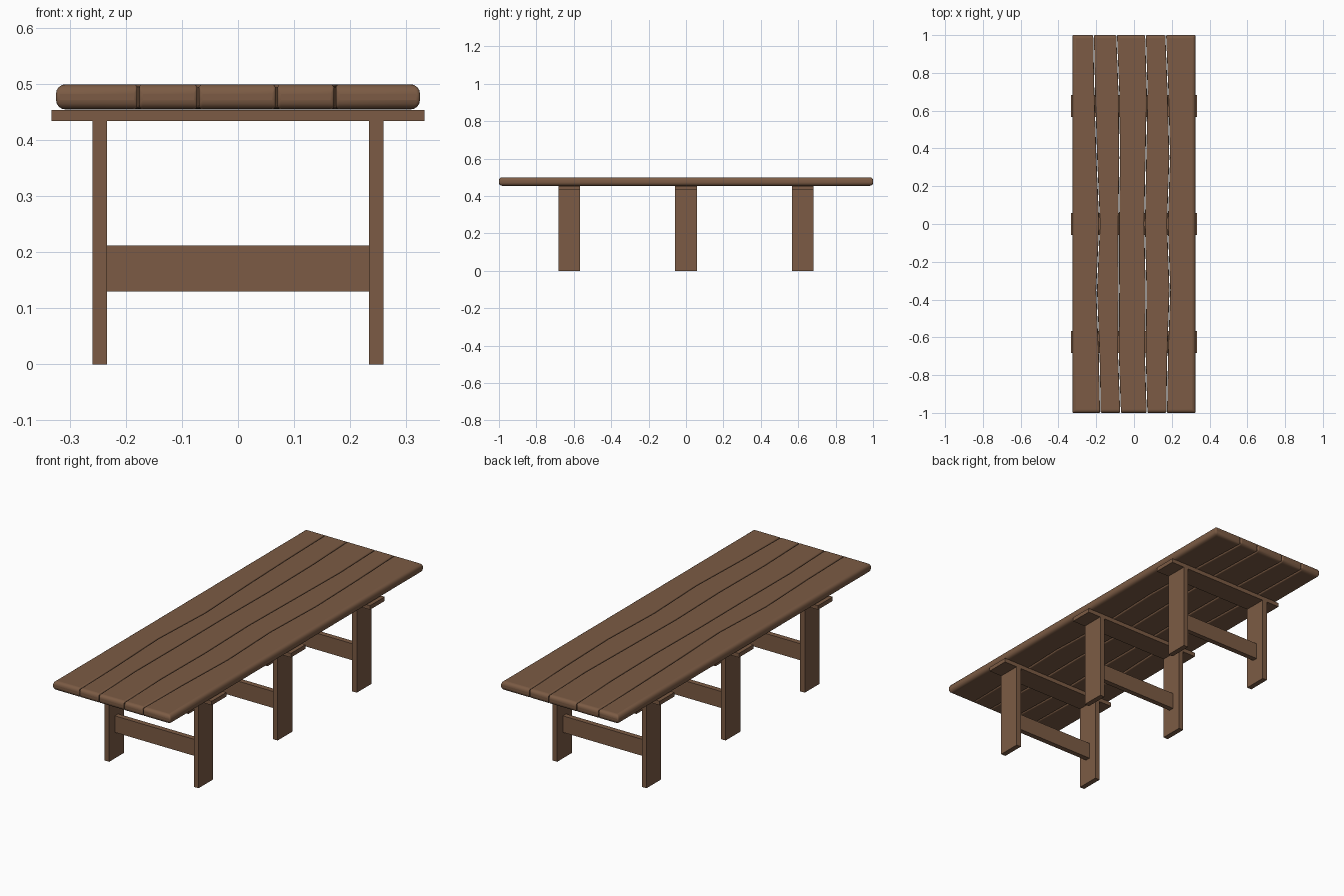
import bpy, bmesh

if "Cube" in bpy.data.objects:
    bpy.data.objects.remove(bpy.data.objects["Cube"])

wood = bpy.data.materials.new("brown_wood")
wood.diffuse_color = (0.2, 0.105, 0.058, 1)
wood.use_nodes = True
wood.node_tree.nodes["Principled BSDF"].inputs["Base Color"].default_value = wood.diffuse_color


def finish(name, bm):
    bmesh.ops.recalc_face_normals(bm, faces=bm.faces)
    me = bpy.data.meshes.new(name)
    bm.to_mesh(me)
    bm.free()
    me.materials.append(wood)
    ob = bpy.data.objects.new(name, me)
    bpy.context.collection.objects.link(ob)
    return ob


def box(name, x0, x1, y0, y1, z0, z1):
    bm = bmesh.new()
    bmesh.ops.create_cube(bm, size=1)
    for v in bm.verts:
        v.co = ((x0 + x1) / 2 + v.co.x * (x1 - x0),
                (y0 + y1) / 2 + v.co.y * (y1 - y0),
                (z0 + z1) / 2 + v.co.z * (z1 - z0))
    return finish(name, bm)


# Tabletop: wavy seams between planks, x positions at each y station
HALF, Z0, Z1, GAP = 0.325, 0.455, 0.5, 0.002
ys = [-1, -0.7, -0.35, 0, 0.35, 0.7, 1]
seams = [
    [-HALF] * 7,
    [-0.178, -0.184, -0.198, -0.182, -0.197, -0.208, -0.214],
    [-0.071, -0.082, -0.080, -0.081, -0.076, -0.080, -0.092],
    [0.069, 0.060, 0.064, 0.056, 0.063, 0.070, 0.061],
    [0.173, 0.178, 0.190, 0.177, 0.189, 0.180, 0.168],
    [HALF] * 7,
]


def plank(i):
    left, right = seams[i], seams[i + 1]
    gl = 0 if i == 0 else GAP
    gr = 0 if i == 4 else GAP
    bm = bmesh.new()
    rows = [[bm.verts.new(p) for p in ((l + gl, y, Z0), (r - gr, y, Z0),
                                       (r - gr, y, Z1), (l + gl, y, Z1))]
            for l, r, y in zip(left, right, ys)]
    for a, b in zip(rows, rows[1:]):
        for k in range(4):
            n = (k + 1) % 4
            bm.faces.new((a[k], a[n], b[n], b[k]))
    bm.faces.new(rows[0])
    bm.faces.new(rows[-1])
    # Rounded more on the outer rim than along the seams
    weight = bm.edges.layers.float.new("bevel_weight_edge")
    for e in bm.edges:
        a, b = (v.co for v in e.verts)
        at_end = abs(a.y) == 1 and abs(b.y) == 1
        outer = abs(abs(a.x) - HALF) < 1e-4 and abs(abs(b.x) - HALF) < 1e-4
        if at_end:
            vertical = abs(a.z - b.z) > 0.01
            e[weight] = 0.35 if vertical else 1.0
        elif abs(a.y - b.y) > 0.01:
            e[weight] = 1.0 if outer else 0.35
    ob = finish(f"top_plank_{i + 1}", bm)
    bev = ob.modifiers.new("rounding", "BEVEL")
    bev.limit_method = 'WEIGHT'
    bev.width = 0.017
    bev.segments = 4
    bpy.context.view_layer.objects.active = ob
    ob.select_set(True)
    bpy.ops.object.shade_smooth_by_angle(angle=0.6)
    ob.select_set(False)


for i in range(5):
    plank(i)

# Three trestles: bearer, two legs, stretcher
for name, y in (("front", -0.625), ("middle", 0), ("back", 0.625)):
    y0, y1 = y - 0.058, y + 0.058
    box(f"{name}_bearer", -0.333, 0.333, y0, y1, 0.434, 0.4545)
    box(f"{name}_leg_left", -0.26, -0.234, y0, y1, 0, 0.434)
    box(f"{name}_leg_right", 0.234, 0.26, y0, y1, 0, 0.434)
    box(f"{name}_stretcher", -0.234, 0.234, y - 0.013, y + 0.013, 0.13, 0.2125)
